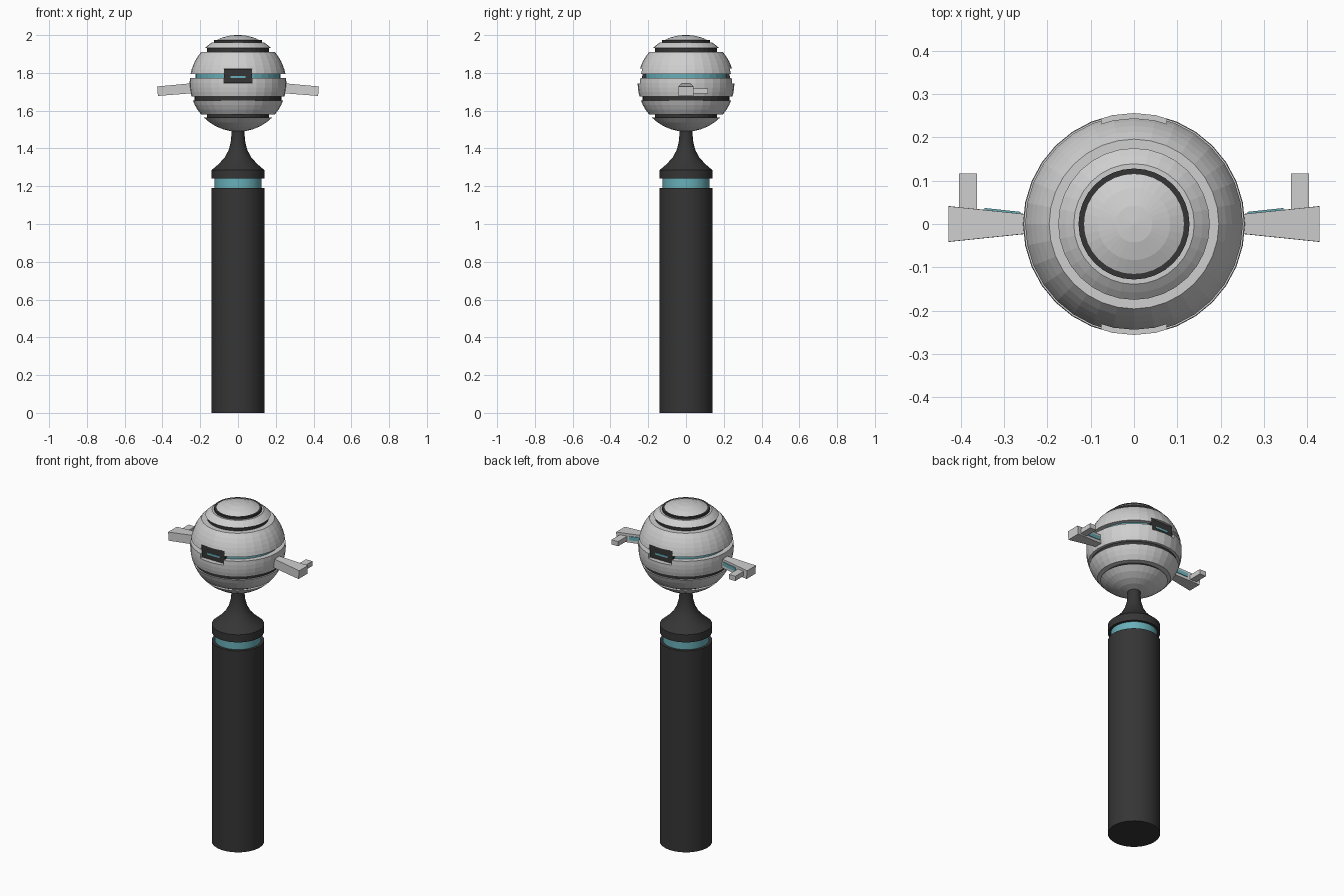
import bpy, bmesh, math

if "Cube" in bpy.data.objects:
    bpy.data.objects.remove(bpy.data.objects["Cube"])

def material(name, rgb):
    m = bpy.data.materials.new(name)
    m.diffuse_color = (*rgb, 1)
    m.use_nodes = True
    m.node_tree.nodes["Principled BSDF"].inputs["Base Color"].default_value = m.diffuse_color
    return m

LIGHT = material("light grey", (0.62, 0.62, 0.62))
DARK = material("charcoal", (0.036, 0.036, 0.036))
TEAL = material("teal", (0.14, 0.43, 0.48))

CZ, R, SEG = 1.745, 0.256, 32   # ball centre height, ball radius, sides

def finish(name, bm, mat, smooth=False):
    bmesh.ops.recalc_face_normals(bm, faces=bm.faces)
    me = bpy.data.meshes.new(name)
    bm.to_mesh(me)
    bm.free()
    me.materials.append(mat)
    ob = bpy.data.objects.new(name, me)
    bpy.context.collection.objects.link(ob)
    bpy.context.view_layer.objects.active = ob
    if smooth:
        bpy.ops.object.select_all(action='DESELECT')
        ob.select_set(True)
        bpy.ops.object.shade_smooth_by_angle(angle=math.radians(30))
    return ob

def lathe(name, profile, mat, seg=SEG, smooth=False, ring=False):
    """Revolve (radius, z) points; ring=True closes the section on itself."""
    bm = bmesh.new()
    rows = []
    for r, z in profile:
        if r < 1e-5:
            rows.append([bm.verts.new((0, 0, z))] * seg)
        else:
            rows.append([bm.verts.new((r * math.cos(2 * math.pi * i / seg),
                                       r * math.sin(2 * math.pi * i / seg), z))
                         for i in range(seg)])
    pairs = list(zip(rows, rows[1:])) + ([(rows[-1], rows[0])] if ring else [])
    for a, b in pairs:
        for i in range(seg):
            j = (i + 1) % seg
            vs = list(dict.fromkeys((a[i], a[j], b[j], b[i])))
            if len(vs) > 2:
                bm.faces.new(vs)
    return finish(name, bm, mat, smooth)

def prism(name, verts, mat):
    bm = bmesh.new()
    bmesh.ops.convex_hull(bm, input=[bm.verts.new(v) for v in verts])
    bmesh.ops.dissolve_limit(bm, angle_limit=0.01, verts=bm.verts, edges=bm.edges)
    return finish(name, bm, mat)

def box(name, x0, x1, y0, y1, z0, z1, mat):
    return prism(name, [(x, y, z) for x in (x0, x1) for y in (y0, y1) for z in (z0, z1)], mat)

def arc(z0, z1, n):
    out = []
    for i in range(n + 1):
        z = z0 + (z1 - z0) * i / n
        out.append((math.sqrt(max(0, R * R - (z - CZ) ** 2)), z))
    return out

# Handle, accent ring and flared neck
lathe("handle", [(0, 0), (0.14, 0), (0.14, 1.19), (0, 1.19)], DARK, 48, True)
lathe("handle_accent_ring", [(0, 1.18), (0.124, 1.18), (0.124, 1.25), (0, 1.25)], TEAL, 48, True)
lathe("neck", [(0, 1.24), (0.14, 1.24), (0.14, 1.285), (0.105, 1.315), (0.072, 1.35),
               (0.05, 1.39), (0.039, 1.43), (0.035, 1.47), (0.035, 1.51), (0, 1.51)], DARK, 48, True)

# Ball caps
top = [(0, 1.971)] + [(R * math.sin(math.radians(a)), CZ + R * math.cos(math.radians(a)))
                      for a in (28.5, 19, 9.5, 0)]
lathe("top_cap", top, LIGHT)
bottom = [(0, 1.565)] + [(R * math.sin(math.radians(a)), CZ - R * math.cos(math.radians(a)))
                         for a in (45, 36, 27, 18, 9, 0)]
lathe("bottom_cap", bottom, LIGHT)

# Ball bands: name, bottom z, top z, arc steps, inner radius
bands = {}
for name, z0, z1, n, rin in (("crown_band", 1.932, 1.96, 2, 0.10),
                             ("upper_band", 1.795, 1.91, 5, 0.15),
                             ("middle_band", 1.675, 1.772, 4, 0.20),
                             ("lower_band", 1.58, 1.655, 3, 0.15)):
    bands[name] = lathe(name, [(rin, z0)] + arc(z0, z1, n) + [(rin, z1)], LIGHT, ring=True)

# Groove cores between the bands
for name, r, z0, z1, mat in (("crown_groove", 0.128, 1.95, 1.973, DARK),
                             ("upper_groove", 0.165, 1.90, 1.94, DARK),
                             ("waist_groove", 0.226, 1.765, 1.80, TEAL),
                             ("lower_groove", 0.231, 1.648, 1.68, DARK),
                             ("bottom_groove", 0.165, 1.555, 1.59, DARK)):
    lathe(name, [(0, z0), (r, z0), (r, z1), (0, z1)], mat)

# Rectangular sensor notches, front and back
for side, s in (("front", -1), ("back", 1)):
    ya, yb = sorted((s * 0.212, s * 0.30))
    cutter = box("cutter", -0.075, 0.075, ya, yb, 1.745, 1.822, LIGHT)
    cutter.hide_render = True
    for b in ("upper_band", "middle_band"):
        ob = bands[b]
        bpy.context.view_layer.objects.active = ob
        mod = ob.modifiers.new("notch", 'BOOLEAN')
        mod.operation, mod.solver, mod.object = 'DIFFERENCE', 'EXACT', cutter
        bpy.ops.object.modifier_apply(modifier=mod.name)
    bpy.data.objects.remove(cutter)
    ya, yb = sorted((s * 0.19, s * 0.229))
    box(side + "_sensor", -0.075, 0.075, ya, yb, 1.746, 1.821, DARK)
    ya, yb = sorted((s * 0.226, s * 0.232))
    box(side + "_sensor_light", -0.04, 0.04, ya, yb, 1.772, 1.783, TEAL)

# Side arms with rear prong and accent strip
for side, s in (("right", 1), ("left", -1)):
    arm = []
    for x, w, wt, zb, zt in ((0.235, 0.021, 0.021, 1.693, 1.746),
                             (0.428, 0.041, 0.041, 1.678, 1.728)):
        arm += [(s * (x - 0.004), -w, zb), (s * (x - 0.004), w, zb),
                (s * x, -wt, zt), (s * x, wt, zt)]
    prism(side + "_arm", arm, LIGHT)
    xa, xb = sorted((s * 0.362, s * 0.404))
    box(side + "_prong", xa, xb, 0.02, 0.117, 1.69, 1.718, LIGHT)
    strip = []
    for x, y, z in ((0.262, 0.025, 1.719), (0.345, 0.034, 1.711)):
        strip += [(s * x, y + d, z + h) for d in (-0.006, 0.003) for h in (-0.011, 0.011)]
    prism(side + "_arm_strip", strip, TEAL)
